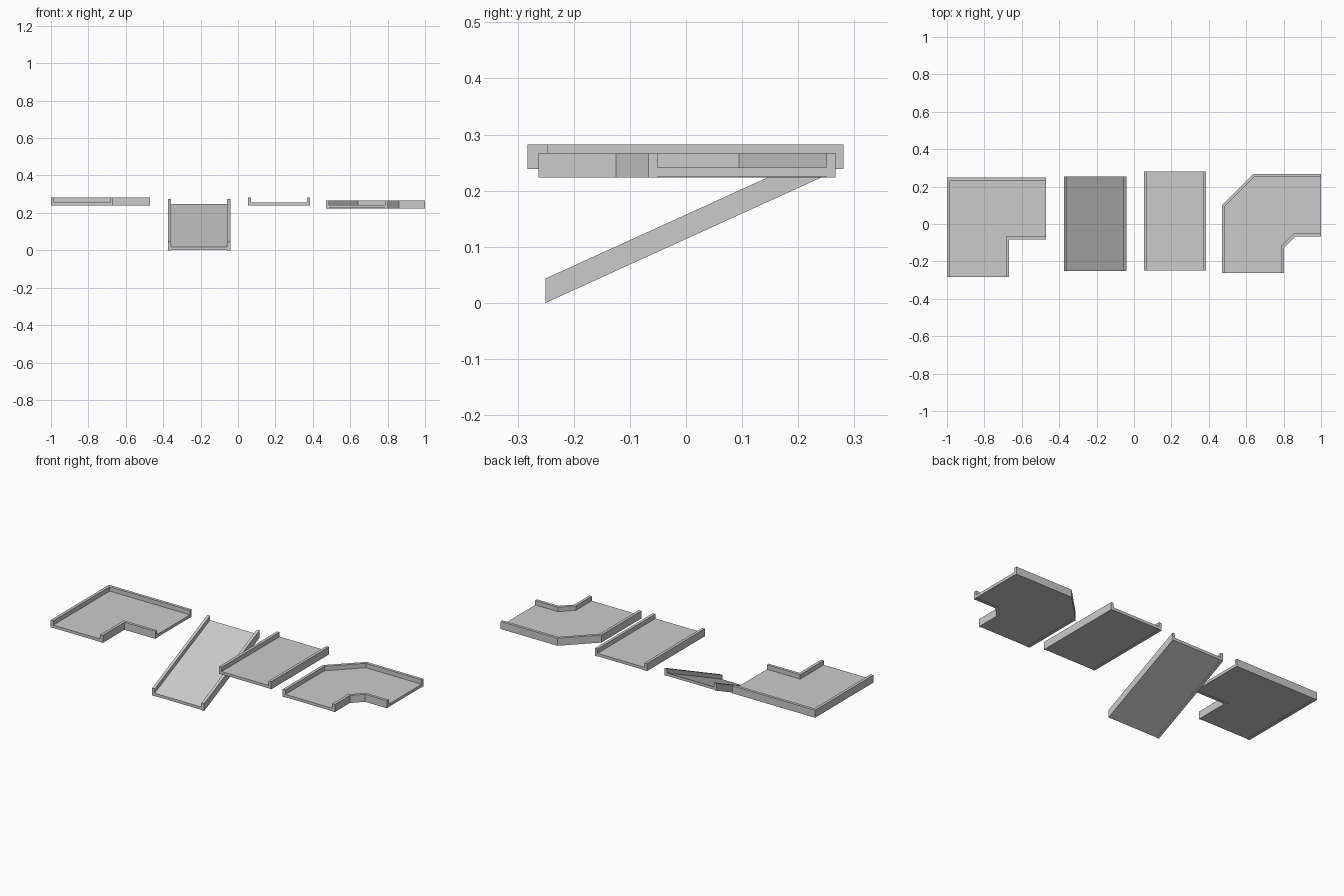
import bpy, bmesh
from mathutils import Vector

if "Cube" in bpy.data.objects:
    bpy.data.objects.remove(bpy.data.objects["Cube"])

WALL = 0.0165      # wall and floor thickness
HEIGHT = 0.0435    # wall height


def offset(path, d):
    """Mitred parallel copy of an open polyline, moved to its right by d."""
    pts = [Vector(p) for p in path]
    dirs = [(b - a).normalized() for a, b in zip(pts, pts[1:])]
    norms = [Vector((v.y, -v.x)) for v in dirs]
    out = []
    for i, p in enumerate(pts):
        n0, n1 = norms[max(i - 1, 0)], norms[min(i, len(norms) - 1)]
        out.append(p + (n0 + n1) * d / (1 + n0.dot(n1)))
    return out


def prism(bm, outline, z0, z1):
    low = [bm.verts.new((p[0], p[1], z0)) for p in outline]
    top = [bm.verts.new((p[0], p[1], z1)) for p in outline]
    bm.faces.new(low[::-1])
    bm.faces.new(top)
    n = len(low)
    for i in range(n):
        j = (i + 1) % n
        bm.faces.new((low[i], low[j], top[j], top[i]))


def walkway(name, left, right, z, slope=0.0):
    """Floor between a left and a right wall, optionally sheared into a ramp."""
    left_in, right_in = offset(left, WALL), offset(right, -WALL)
    bm = bmesh.new()
    prism(bm, list(left) + left_in[::-1], z, z + HEIGHT)
    prism(bm, list(right) + right_in[::-1], z, z + HEIGHT)
    prism(bm, left_in + right_in[::-1], z + 0.0015, z + 0.0178)
    y0 = left[0][1]
    for v in bm.verts:
        v.co.z += slope * (v.co.y - y0)
    bmesh.ops.recalc_face_normals(bm, faces=bm.faces)
    mesh = bpy.data.meshes.new(name)
    bm.to_mesh(mesh)
    bm.free()
    obj = bpy.data.objects.new(name, mesh)
    bpy.context.collection.objects.link(obj)
    return obj


# square corner walkway
walkway("square_corner",
        [(-1, -0.2825), (-1, 0.249), (-0.4705, 0.249)],
        [(-0.667, -0.2825), (-0.667, -0.084), (-0.4705, -0.084)], 0.2385)

# sloped walkway
walkway("ramp",
        [(-0.374, -0.25), (-0.374, 0.255)],
        [(-0.041, -0.25), (-0.041, 0.255)], 0.0, 0.455)

# straight walkway
walkway("straight",
        [(0.053, -0.248), (0.053, 0.2805)],
        [(0.386, -0.248), (0.386, 0.2805)], 0.2385)

# chamfered corner walkway
walkway("chamfered_corner",
        [(0.47, -0.2625), (0.47, 0.101), (0.6355, 0.2665), (1, 0.2665)],
        [(0.803, -0.2625), (0.803, -0.1248), (0.8608, -0.067), (1, -0.067)], 0.2238)
